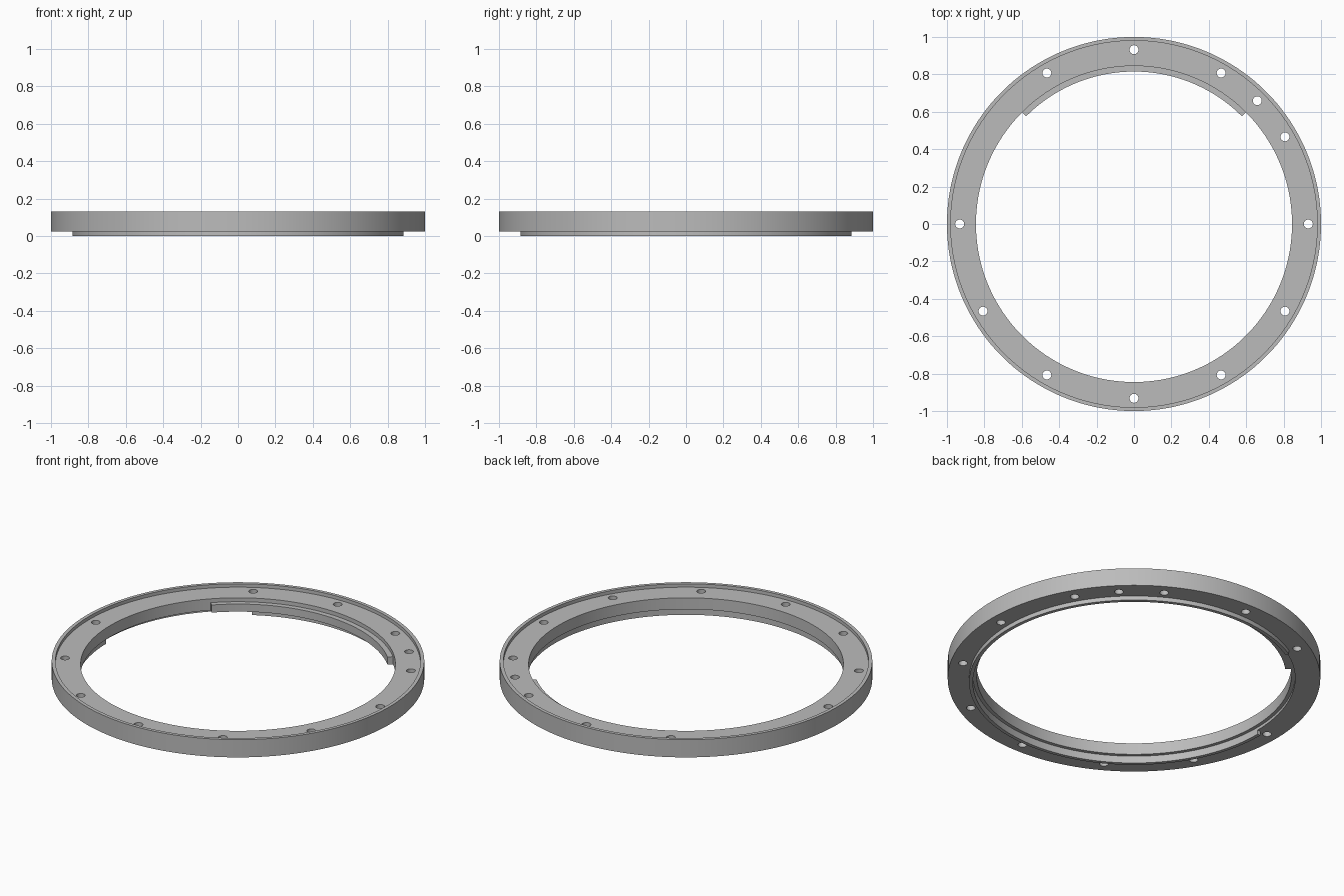
import bpy, bmesh
from math import radians, cos, sin

if "Cube" in bpy.data.objects:
    bpy.data.objects.remove(bpy.data.objects["Cube"])

grey = bpy.data.materials.new("satin_grey")
grey.use_nodes = True
grey.diffuse_color = (0.5, 0.5, 0.5, 1)
grey.node_tree.nodes["Principled BSDF"].inputs["Base Color"].default_value = (0.5, 0.5, 0.5, 1)


def sweep(name, profile, start=0, end=360, step=2):
    """Turn a closed (radius, height) profile about z between two angles."""
    closed = end - start == 360
    count = round((end - start) / step)
    bm = bmesh.new()
    rows = []
    for i in range(count if closed else count + 1):
        a = radians(start + (end - start) * i / count)
        rows.append([bm.verts.new((r * cos(a), r * sin(a), z)) for r, z in profile])
    n = len(profile)
    for i in range(count):
        p, q = rows[i], rows[(i + 1) % len(rows)]
        for j in range(n):
            k = (j + 1) % n
            bm.faces.new((p[j], q[j], q[k], p[k]))
    if not closed:
        bm.faces.new(rows[0])
        bm.faces.new(rows[-1])
    bmesh.ops.recalc_face_normals(bm, faces=bm.faces)
    mesh = bpy.data.meshes.new(name)
    bm.to_mesh(mesh)
    bm.free()
    mesh.materials.append(grey)
    obj = bpy.data.objects.new(name, mesh)
    bpy.context.collection.objects.link(obj)
    return obj


def select(obj):
    bpy.ops.object.select_all(action="DESELECT")
    obj.select_set(True)
    bpy.context.view_layer.objects.active = obj


def box(r0, r1, z0, z1):
    return [(r0, z0), (r1, z0), (r1, z1), (r0, z1)]


# Main ring: raised outer rim, recessed top face, counterbore underneath
ring = sweep("main_ring", [(1, 0.025), (1, 0.13), (0.98, 0.13), (0.98, 0.11),
                           (0.845, 0.11), (0.845, 0.042), (0.865, 0.042), (0.865, 0.025)])

# Bolt holes: every 30 degrees except one, plus an extra at 45
bm = bmesh.new()
for deg in [a for a in range(0, 360, 30) if a != 150] + [45]:
    made = bmesh.ops.create_cone(bm, cap_ends=True, segments=24, radius1=0.024,
                                 radius2=0.024, depth=0.4)
    a = radians(deg)
    bmesh.ops.translate(bm, verts=made["verts"], vec=(0.932 * cos(a), 0.932 * sin(a), 0.07))
mesh = bpy.data.meshes.new("hole_cutter")
bm.to_mesh(mesh)
bm.free()
mesh.materials.append(grey)
cutter = bpy.data.objects.new("hole_cutter", mesh)
bpy.context.collection.objects.link(cutter)
select(ring)
mod = ring.modifiers.new("holes", "BOOLEAN")
mod.object = cutter
mod.solver = "EXACT"
bpy.ops.object.modifier_apply(modifier=mod.name)
bpy.data.objects.remove(cutter)

# Thin locating flange below, open over a sixth of the circle
flange = sweep("bottom_flange", box(0.865, 0.885, 0, 0.026), 180, 480)

# Inner lip along the back quarter
lip = sweep("inner_lip", box(0.815, 0.846, 0.042, 0.087), 45, 135)

for part in (ring, flange, lip):
    select(part)
    bpy.ops.object.shade_smooth_by_angle(angle=radians(30))
